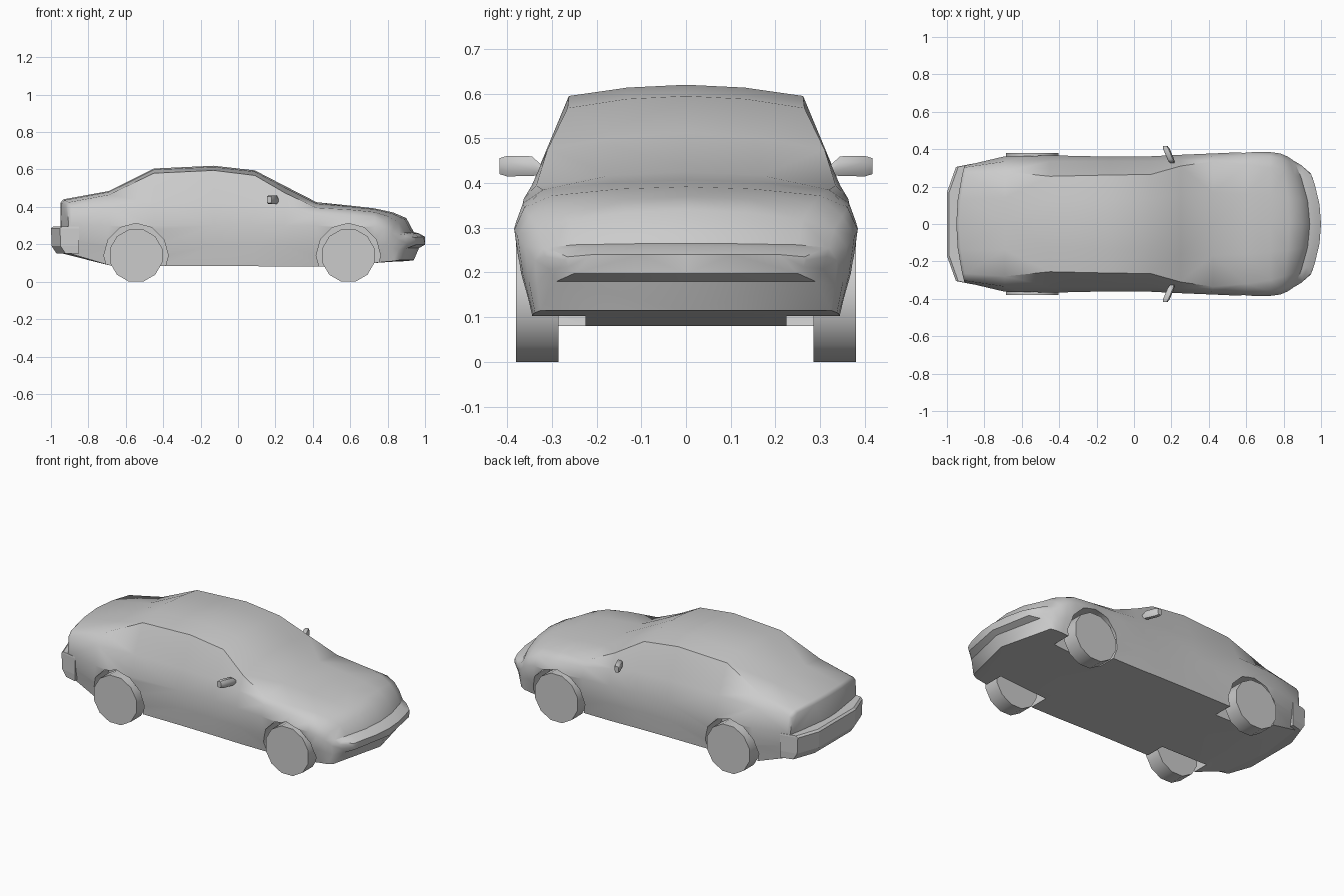
import bpy, bmesh, math
from mathutils import Matrix

if "Cube" in bpy.data.objects:
    bpy.data.objects.remove(bpy.data.objects["Cube"])

grey = bpy.data.materials.new("body grey")
grey.diffuse_color = (0.6, 0.6, 0.6, 1)
grey.use_nodes = True
grey.node_tree.nodes["Principled BSDF"].inputs["Base Color"].default_value = grey.diffuse_color


def make(name, verts, faces):
    me = bpy.data.meshes.new(name)
    me.from_pydata(verts, [], faces)
    bm = bmesh.new()
    bm.from_mesh(me)
    bmesh.ops.recalc_face_normals(bm, faces=bm.faces)
    bm.to_mesh(me)
    bm.free()
    ob = bpy.data.objects.new(name, me)
    bpy.context.collection.objects.link(ob)
    me.materials.append(grey)
    return ob


def loft(name, rings):
    """Skin closed rings of equal length and cap both ends."""
    n = len(rings[0])
    faces = [(i * n + j, i * n + (j + 1) % n, (i + 1) * n + (j + 1) % n, (i + 1) * n + j)
             for i in range(len(rings) - 1) for j in range(n)]
    faces += [tuple(range(n)), tuple(range((len(rings) - 1) * n, len(rings) * n))]
    return make(name, [v for r in rings for v in r], faces)


def disc_prism(name, x, z, r, y0, y1, sides, phase):
    return loft(name, [[(x + r * math.cos(phase + 2 * math.pi * k / sides), y,
                         z + r * math.sin(phase + 2 * math.pi * k / sides))
                        for k in range(sides)] for y in (y0, y1)])


def smooth(ob, deg):
    bpy.ops.object.select_all(action='DESELECT')
    ob.select_set(True)
    bpy.context.view_layer.objects.active = ob
    bpy.ops.object.shade_smooth_by_angle(angle=math.radians(deg))


# Body stations: x, floor z, sill y, widest y, shoulder y z, roof edge y z, top z
stations = [
    (-.95, .155, .28, .31, .30, .39, .26, .41, .42),
    (-.935, .15, .29, .315, .305, .40, .265, .425, .44),
    (-.69, .088, .335, .362, .335, .41, .28, .465, .485),
    (-.45, .085, .345, .367, .335, .42, .255, .58, .605),
    (-.13, .085, .345, .36, .335, .42, .262, .595, .62),
    (.09, .083, .345, .362, .335, .415, .265, .568, .595),
    (.25, .08, .345, .37, .345, .395, .31, .475, .512),
    (.42, .08, .345, .377, .363, .365, .335, .395, .425),
    (.60, .09, .345, .385, .365, .355, .32, .385, .407),
    (.73, .10, .345, .384, .362, .345, .30, .372, .392),
    (.83, .107, .342, .377, .350, .325, .28, .35, .37),
    (.90, .11, .338, .36, .33, .295, .26, .318, .34),
    (.94, .115, .325, .338, .32, .255, .25, .262, .265),
    (.968, .18, .29, .315, .30, .25, .23, .256, .258),
    (1.0, .198, .25, .27, .265, .235, .21, .24, .24)]


def ring(x, zb, sy, my, hy, hz, ey, ez, zt):
    zm = min(.30, .2 * zb + .8 * hz)
    half = [(0, zb), (sy, zb), (sy * .35 + my * .65, (zb + zm) / 2), (my, zm), (hy, hz),
            (ey, ez), (ey / 2, zt - .25 * (zt - ez)), (0, zt)]
    full = half + [(-y, z) for y, z in half[-2:0:-1]]
    # bow the nose and tail in plan
    bow = -.75 * min(1, max(0, (x - .74) / .2)) + .45 * min(1, max(0, (-x - .7) / .2))
    return [(x + bow * y * y, y, z) for y, z in full]


body = loft("body", [ring(*s) for s in stations])
bm = bmesh.new()
bm.from_mesh(body.data)
bmesh.ops.triangulate(bm, faces=bm.faces)
bm.to_mesh(body.data)
bm.free()

# Wheels and the wheel wells cut for them
for end, x in (("rear", -.545), ("front", .59)):
    for side, s in (("left", 1), ("right", -1)):
        well = disc_prism("well_cutter", x, .14, .172, s * .225, s * .5, 12, 0)
        mod = body.modifiers.new("well", 'BOOLEAN')
        mod.operation, mod.solver, mod.object = 'DIFFERENCE', 'EXACT', well
        bpy.context.view_layer.objects.active = body
        bpy.ops.object.modifier_apply(modifier=mod.name)
        bpy.data.objects.remove(well)
        wheel = disc_prism(f"{end}_{side}_wheel", x, .14, .145, s * .285, s * .38,
                           12, math.pi / 12)
        smooth(wheel, 40)
smooth(body, 42)

# Rear bumper: angled plan with an undercut lower edge
plan = [(-.85, .325), (-.952, .305), (-1.0, .17)]
plan += [(x, -y) for x, y in reversed(plan)]
loft("rear_bumper", [[(x + d * (x < -.9), y, z) for x, y in plan]
                     for d, z in ((.03, .15), (.004, .19), (0, .285), (.012, .295))])

# Door mirrors: tapered pods swept backwards
for side, s in (("left", 1), ("right", -1)):
    rings = []
    for y, x, z, h, t in ((.325, .205, .43, .012, .012), (.345, .197, .438, .022, .018),
                          (.40, .174, .438, .023, .018), (.417, .167, .438, .018, .013)):
        rings.append([(x + t * a, s * y, z + h * b) for a, b in
                      ((-1, -.7), (-.6, -1), (.6, -1), (1, -.4), (1, .4), (.6, 1), (-.6, 1), (-1, .7))])
    smooth(loft(f"{side}_mirror", rings), 50)
